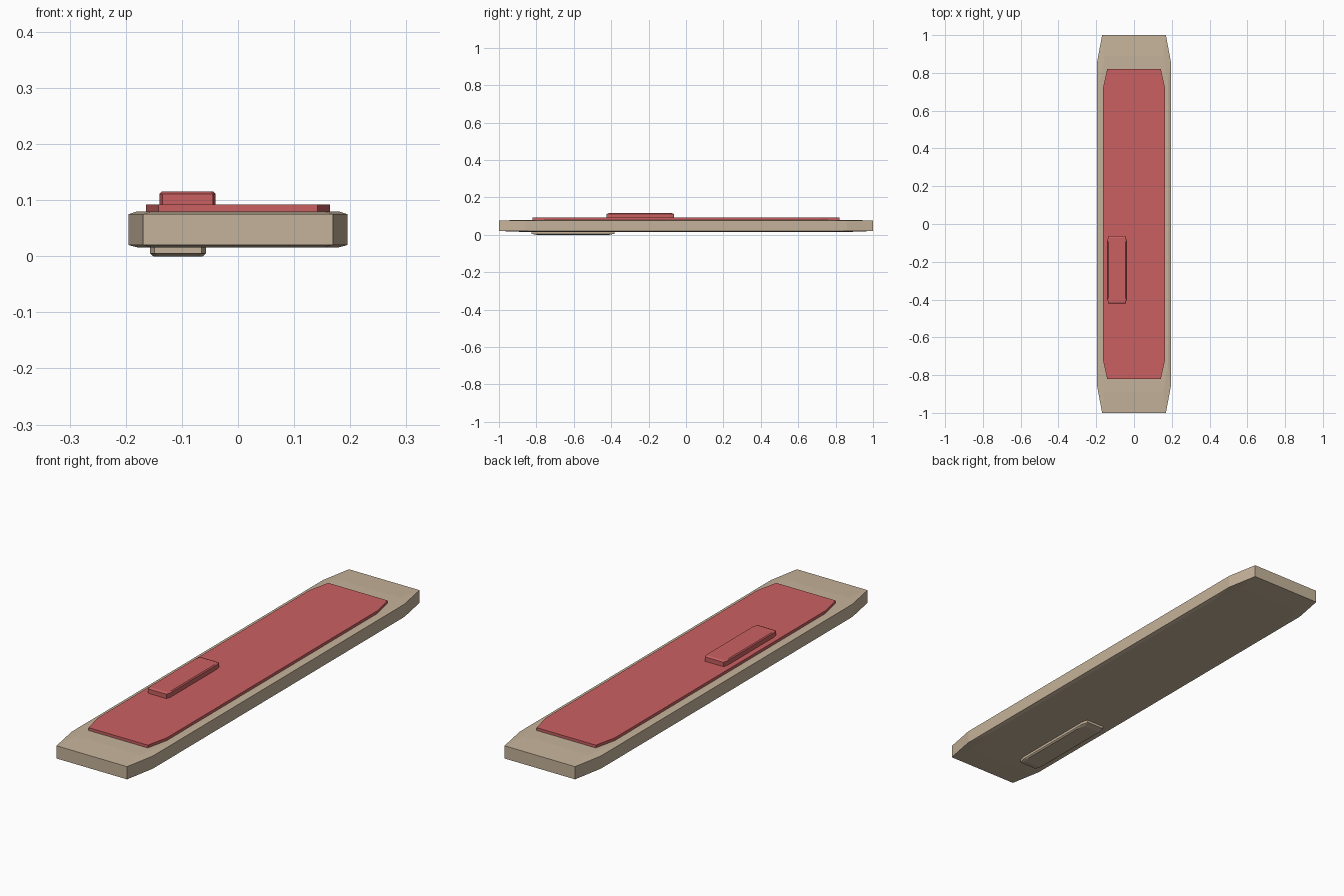
import bpy, bmesh

cube = bpy.data.objects.get("Cube")
if cube:
    bpy.data.objects.remove(cube, do_unlink=True)


def make_material(name, rgb):
    mat = bpy.data.materials.new(name)
    mat.use_nodes = True
    mat.diffuse_color = (*rgb, 1)
    mat.node_tree.nodes["Principled BSDF"].inputs["Base Color"].default_value = (*rgb, 1)
    return mat


tan = make_material("tan", (0.56, 0.45, 0.325))
red = make_material("red", (0.59, 0.118, 0.12))


def octagon_stack(name, mat, center, corner, levels):
    """Loft cut-corner rectangles; levels are (half width, half length, z)."""
    cx, cy = center
    cut_x, cut_y = corner
    bm = bmesh.new()
    loops = []
    for w, l, z in levels:
        quarter = [(w, l - cut_y), (w - cut_x, l)]
        outline = (quarter + [(-x, y) for x, y in reversed(quarter)]
                   + [(-x, -y) for x, y in quarter]
                   + [(x, -y) for x, y in reversed(quarter)])
        loops.append([bm.verts.new((cx + x, cy + y, z)) for x, y in outline])
    for low, high in zip(loops, loops[1:]):
        for i in range(len(low)):
            j = (i + 1) % len(low)
            bm.faces.new((low[i], low[j], high[j], high[i]))
    bm.faces.new(reversed(loops[0]))
    bm.faces.new(loops[-1])
    bmesh.ops.recalc_face_normals(bm, faces=bm.faces)
    mesh = bpy.data.meshes.new(name)
    bm.to_mesh(mesh)
    bm.free()
    mesh.materials.append(mat)
    obj = bpy.data.objects.new(name, mesh)
    bpy.context.collection.objects.link(obj)
    return obj


# Long board with slightly crowned top and bottom
octagon_stack("board", tan, (0, 0), (0.026, 0.14),
              [(0.18, 0.89, 0.016), (0.195, 1, 0.02), (0.195, 1, 0.075), (0.18, 0.89, 0.08)])

# Thin plate on top
octagon_stack("top_plate", red, (0, 0), (0.022, 0.1),
              [(0.164, 0.82, 0.076), (0.164, 0.82, 0.092)])

# Raised block on the plate
octagon_stack("top_block", red, (-0.09, -0.244), (0.005, 0.02),
              [(0.05, 0.18, 0.09), (0.05, 0.18, 0.111), (0.046, 0.17, 0.115)])

# Low pad under the board
octagon_stack("bottom_pad", tan, (-0.107, -0.605), (0.008, 0.03),
              [(0.044, 0.195, 0), (0.05, 0.222, 0.005), (0.05, 0.222, 0.02)])
